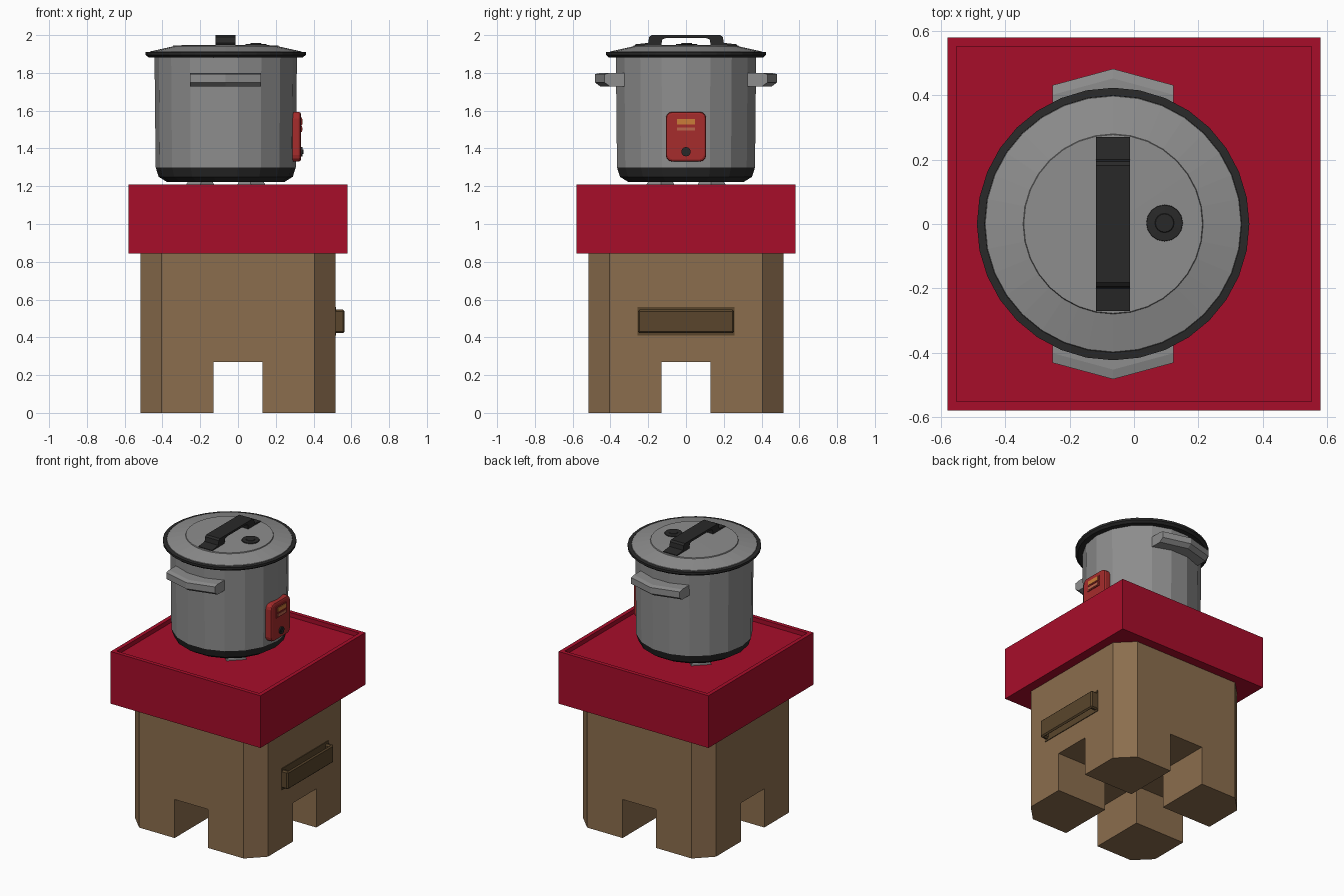
import bpy, bmesh
from math import sin, cos, pi, radians
from mathutils import Vector, Matrix

if "Cube" in bpy.data.objects:
    bpy.data.objects.remove(bpy.data.objects["Cube"])


def material(name, rgb):
    m = bpy.data.materials.new(name)
    m.diffuse_color = (*rgb, 1)
    m.use_nodes = True
    m.node_tree.nodes["Principled BSDF"].inputs["Base Color"].default_value = m.diffuse_color
    return m


BROWN = material("brown", (0.26, 0.155, 0.075))
DARK_BROWN = material("dark_brown", (0.10, 0.06, 0.025))
RED = material("red", (0.39, 0.004, 0.023))
PANEL = material("panel_red", (0.38, 0.025, 0.025))
ORANGE = material("orange", (0.60, 0.20, 0.04))
AMBER = material("amber", (0.50, 0.13, 0.07))
BLACK = material("black", (0.022, 0.022, 0.022))
GREY = material("grey", (0.27, 0.27, 0.27))

CX = -0.065  # pot axis


def loft(name, rings, mat, capped=True):
    """Skin a list of equal-length closed rings."""
    bm = bmesh.new()
    vs = [[bm.verts.new(p) for p in ring] for ring in rings]
    n = len(vs[0])
    for a, b in zip(vs, vs[1:]):
        for i in range(n):
            j = (i + 1) % n
            bm.faces.new((a[i], a[j], b[j], b[i]))
    if capped:
        bm.faces.new(vs[0])
        bm.faces.new(vs[-1])
    bmesh.ops.remove_doubles(bm, verts=bm.verts, dist=1e-5)
    bmesh.ops.recalc_face_normals(bm, faces=bm.faces)
    me = bpy.data.meshes.new(name)
    bm.to_mesh(me)
    bm.free()
    ob = bpy.data.objects.new(name, me)
    bpy.context.collection.objects.link(ob)
    if mat:
        me.materials.append(mat)
    return ob


def prism(name, pts, axis, a, b, mat):
    """Extrude a 2D outline along an axis from a to b."""
    put = {'x': lambda u, v, w: (w, u, v),
           'y': lambda u, v, w: (u, w, v),
           'z': lambda u, v, w: (u, v, w)}[axis]
    return loft(name, [[put(u, v, w) for u, v in pts] for w in (a, b)], mat)


def box(name, x0, x1, y0, y1, z0, z1, mat):
    return prism(name, [(x0, y0), (x1, y0), (x1, y1), (x0, y1)], 'z', z0, z1, mat)


def lathe(name, profile, n, mat, cx=CX, cy=0, phase=0, capped=True):
    """Turn (radius, z) points into an n-sided solid."""
    ang = [phase + 2 * pi * i / n for i in range(n)]
    rings = [[(cx + r * cos(t), cy + r * sin(t), z) for t in ang] for r, z in profile]
    return loft(name, rings, mat, capped)


def bevel(ob, width, segments=1):
    m = ob.modifiers.new("bevel", 'BEVEL')
    m.width, m.segments = width, segments
    m.limit_method, m.angle_limit = 'ANGLE', radians(50)


# Chamfered pedestal with a cross-shaped channel leaving four legs
h, c, w = 0.515, 0.405, 0.13
pedestal = prism("pedestal", [(h, -c), (h, c), (c, h), (-c, h), (-h, c), (-h, -c), (-c, -h), (c, -h)],
                 'z', 0, 0.86, BROWN)
cross = prism("channel_cutter", [(1, -w), (1, w), (w, w), (w, 1), (-w, 1), (-w, w),
                                 (-1, w), (-1, -w), (-w, -w), (-w, -1), (w, -1), (w, -w)],
              'z', -0.2, 0.27, None)
cross.hide_render = True
cross.hide_set(True)
cut = pedestal.modifiers.new("channels", 'BOOLEAN')
cut.operation, cut.solver, cut.object = 'DIFFERENCE', 'EXACT', cross

# Pull handle: backing plate and a strap standing off the side
box("pull_plate", 0.50, 0.52, -0.257, 0.257, 0.41, 0.56, DARK_BROWN)
strap = prism("pull_strap", [(0.51, -0.255), (0.565, -0.255), (0.565, 0.255), (0.51, 0.255),
                             (0.51, 0.225), (0.545, 0.225), (0.545, -0.225), (0.51, -0.225)],
              'z', 0.422, 0.547, DARK_BROWN)
bevel(strap, 0.009)

# Square red top with a thin raised rim
q = 2 ** 0.5
lathe("tray_top", [(0.58 * q, 0.845), (0.58 * q, 1.21), (0.552 * q, 1.21), (0.552 * q, 1.18)],
      4, RED, cx=0, phase=pi / 4)

# Pot feet, flared towards the ground
for i in range(4):
    rot = Matrix.Rotation(pi / 4 + i * pi / 2, 3, 'Z')
    rings = []
    for z, r0, r1, hw in ((1.18, 0.14, 0.25, 0.065), (1.195, 0.14, 0.25, 0.06), (1.24, 0.15, 0.225, 0.042)):
        rings.append([rot @ Vector(p) + Vector((CX, 0, 0)) for p in
                      ((r0, -hw, z), (r1, -hw, z), (r1, hw, z), (r0, hw, z))])
    loft("pot_foot", rings, GREY)

# Pot shell
lathe("pot_base", [(0, 1.222), (0.31, 1.222), (0.355, 1.25), (0.371, 1.30)], 18, BLACK, capped=False)
lathe("pot_body", [(0.371, 1.30), (0.377, 1.89)], 18, GREY, capped=False)

# Lid with dark rim and raised disc
lathe("lid_rim", [(0.34, 1.882), (0.408, 1.882), (0.424, 1.895), (0.424, 1.91), (0.40, 1.912), (0.39, 1.90)],
      32, BLACK)
lathe("lid", [(0.402, 1.905), (0.398, 1.914), (0.281, 1.94), (0, 1.94)], 32, GREY, capped=False)
lathe("lid_disc", [(0.281, 1.938), (0.278, 1.946), (0, 1.948)], 32, GREY, capped=False)

# Bridge handle on the lid
half = [(0.27, 1.942), (0.27, 1.951), (0.20, 1.959), (0.195, 1.99), (0.182, 2.0)]
inner = [(0.105, 1.985), (0.125, 1.978), (0.132, 1.942)]
outline = half + [(-y, z) for y, z in half[::-1]] + [(-y, z) for y, z in inner[::-1]] + inner
prism("lid_handle", outline, 'x', CX - 0.053, CX + 0.053, BLACK)

# Steam vent
lathe("steam_vent", [(0.058, 1.942), (0.056, 1.952), (0.03, 1.954), (0.028, 1.957), (0, 1.957)],
      16, BLACK, cx=0.095, cy=0.003, capped=False)

# Chevron side handles
for s in (-1, 1):
    rings = []
    for dx, y in ((-0.188, 0.432), (0, 0.483), (0.188, 0.432)):
        sec = [(0.30, 1.80), (y - 0.03, 1.80), (y, 1.793), (y, 1.75), (y - 0.03, 1.728), (0.30, 1.728)]
        rings.append([(CX + dx, s * v, z) for v, z in sec])
    loft("side_handle", rings, GREY)

# Control panel with rounded corners
hw, hh, r, zc = 0.107, 0.132, 0.035, 1.462
pts = []
for k, (sy, sz) in enumerate(((1, 1), (-1, 1), (-1, -1), (1, -1))):
    for j in range(4):
        t = k * pi / 2 + j * pi / 6
        pts.append((sy * (hw - r) + r * cos(t), zc + sz * (hh - r) + r * sin(t)))
bevel(prism("control_panel", pts, 'x', 0.275, 0.333, PANEL), 0.012, 2)

# Display windows and dial
for name, z, t, mat in (("display_window", 1.542, 0.014, ORANGE), ("lower_window", 1.503, 0.009, AMBER)):
    box(name + "_frame", 0.325, 0.338, -0.056, 0.056, z - t - 0.007, z + t + 0.007, PANEL)
    box(name, 0.325, 0.341, -0.047, 0.047, z - t, z + t, mat)
for name, rad, x1 in (("dial", 0.025, 0.342), ("dial_cap", 0.012, 0.346)):
    prism(name, [(rad * cos(i * pi / 6), 1.383 + rad * sin(i * pi / 6)) for i in range(12)],
          'x', 0.325, x1, BLACK)
